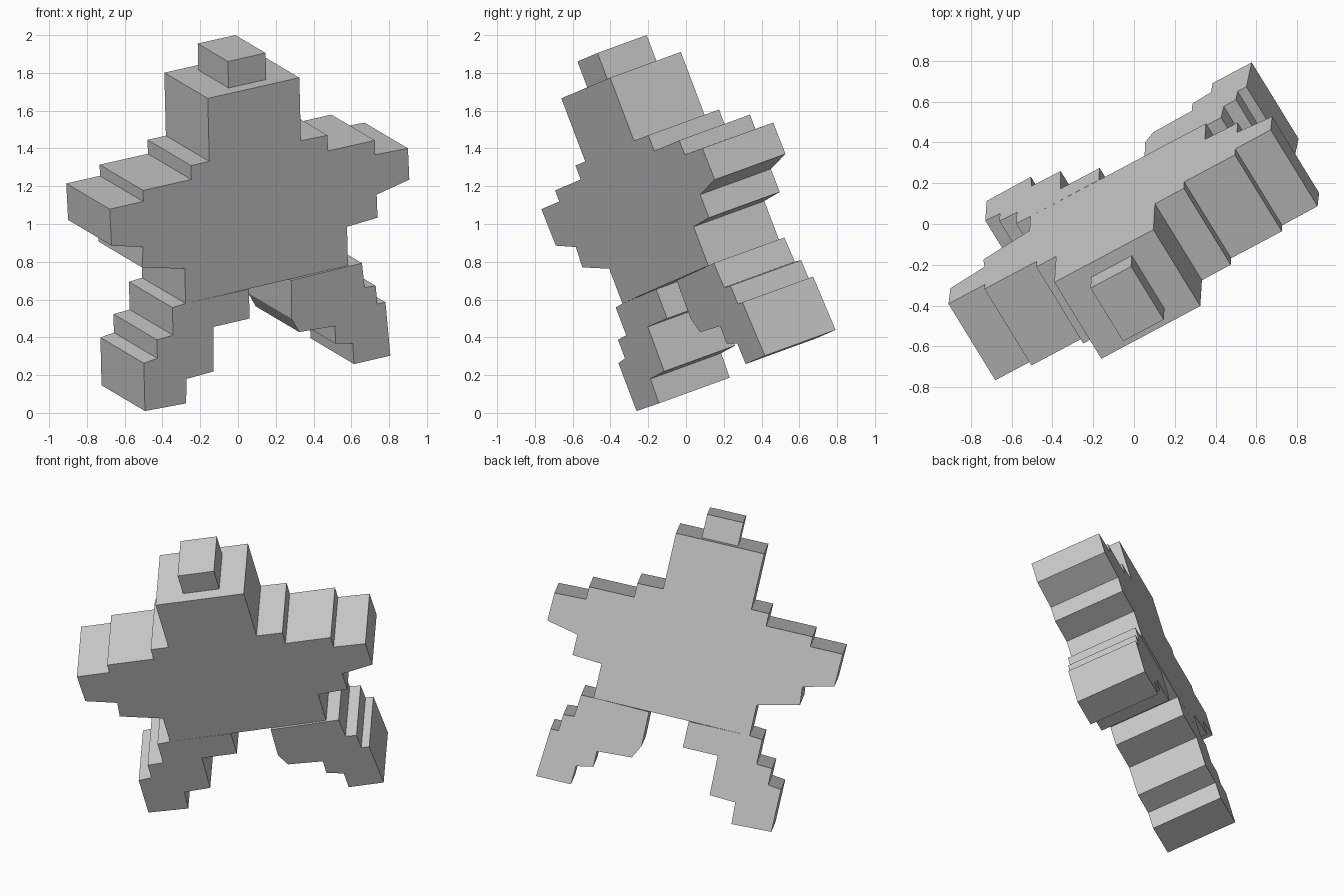
import bpy, bmesh
from math import radians
from mathutils import Matrix

# Whole figure leans forward, turns and rolls slightly; local x = width, y = depth, z = up
POSE = (Matrix.Translation((-0.16, -0.66, 1.665))
        @ Matrix.Rotation(radians(20), 4, 'X')
        @ Matrix.Rotation(radians(30), 4, 'Z')
        @ Matrix.Rotation(radians(-1.5), 4, 'Y'))
DEPTH = 0.46


def slab(name, outline, front=0.0, back=DEPTH):
    """Extrude a stepped front outline (width, height) through the depth."""
    bm = bmesh.new()
    face = bm.faces.new([bm.verts.new((x, front, z)) for x, z in outline])
    ext = bmesh.ops.extrude_face_region(bm, geom=[face], use_keep_orig=True)
    moved = [v for v in ext['geom'] if isinstance(v, bmesh.types.BMVert)]
    bmesh.ops.translate(bm, verts=moved, vec=(0, back - front, 0))
    bmesh.ops.recalc_face_normals(bm, faces=bm.faces)
    mesh = bpy.data.meshes.new(name)
    bm.to_mesh(mesh)
    bm.free()
    obj = bpy.data.objects.new(name, mesh)
    obj.matrix_world = POSE
    bpy.context.collection.objects.link(obj)
    return obj


# Small block on the top point
slab("top_block", [(0.17, 0), (0.40, 0), (0.40, 0.15), (0.17, 0.15)], 0.074, 0.394)

# Torso with the upper point
slab("torso", [(0, 0), (0.56, 0), (0.56, -0.90), (0.828, -0.90), (0.828, -1.12),
               (-0.165, -1.127), (-0.165, -0.93), (0, -0.93)])

# Stepped arms
slab("left_arm", [(0, -0.357), (-0.112, -0.357), (-0.112, -0.436), (-0.407, -0.436),
                  (-0.407, -0.499), (-0.613, -0.499), (-0.607, -0.707),
                  (-0.415, -0.755), (-0.425, -0.868), (-0.165, -0.93), (0, -0.93)])
slab("right_arm", [(0.56, -0.357), (0.723, -0.36), (0.723, -0.449), (1.01, -0.449),
                   (1.01, -0.53), (1.21, -0.536), (1.214, -0.714), (1.013, -0.757),
                   (1.015, -0.888), (0.828, -0.90), (0.56, -0.90)])

# Stepped legs
slab("left_leg", [(-0.165, -1.127), (0.222, -1.127), (0.222, -1.293), (0, -1.294),
                  (-0.005, -1.545), (-0.17, -1.553), (-0.177, -1.69),
                  (-0.428, -1.681), (-0.428, -1.41), (-0.345, -1.40),
                  (-0.345, -1.295), (-0.246, -1.29), (-0.246, -1.133)])
slab("right_leg", [(0.475, -1.127), (0.908, -1.12), (0.92, -1.26), (0.988, -1.265),
                   (0.995, -1.37), (1.045, -1.37), (1.067, -1.677), (0.845, -1.678),
                   (0.84, -1.56), (0.735, -1.54), (0.735, -1.44), (0.516, -1.428),
                   (0.472, -1.344)], -0.01, DEPTH - 0.01)
